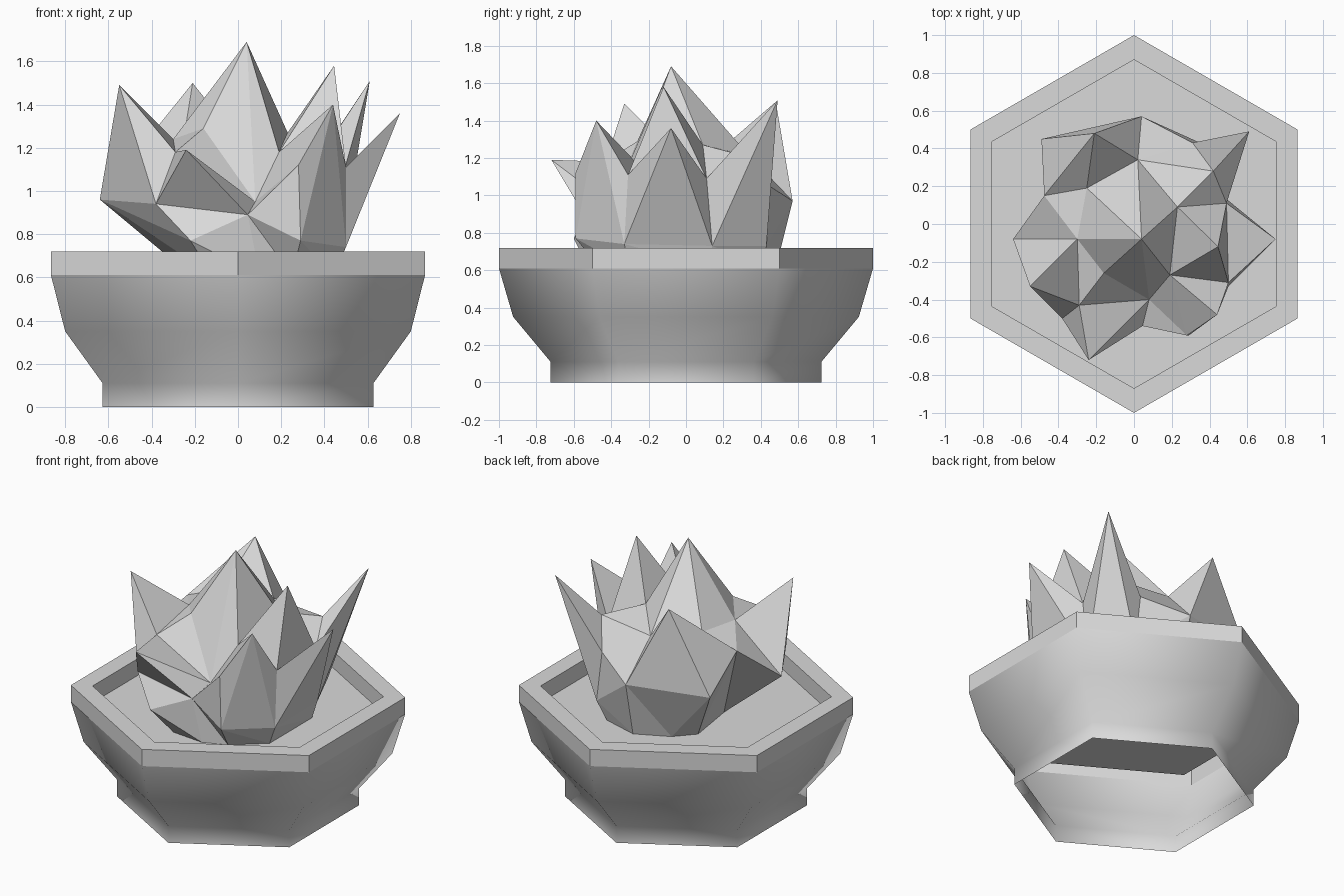
import bpy
import bmesh
import math

cube = bpy.data.objects.get("Cube")
if cube:
    bpy.data.objects.remove(cube, do_unlink=True)

GREY = (0.7, 0.7, 0.7, 1)
SOIL_HEIGHT = 0.61
grey = bpy.data.materials.new("plain grey")
grey.use_nodes = True
grey.diffuse_color = GREY
grey.node_tree.nodes["Principled BSDF"].inputs["Base Color"].default_value = GREY


def finish(bm, name, smooth=False):
    mesh = bpy.data.meshes.new(name)
    for face in bm.faces:
        face.smooth = smooth
    bm.to_mesh(mesh)
    bm.free()
    mesh.materials.append(grey)
    obj = bpy.data.objects.new(name, mesh)
    bpy.context.collection.objects.link(obj)
    return obj


def hexagon_shell(name, profile, smooth=False, cap=False):
    """Sweep a (radius, height) profile, listed outside-upward, around six corners."""
    bm = bmesh.new()
    rings = []
    for radius, z in profile:
        angles = [math.radians(90 + 60 * i) for i in range(6)]
        rings.append([bm.verts.new((radius * math.cos(a), radius * math.sin(a), z)) for a in angles])
    for low, high in zip(rings, rings[1:]):
        for i in range(6):
            j = (i + 1) % 6
            bm.faces.new((low[i], low[j], high[j], high[i]))
    if cap:
        bm.faces.new(rings[-1])
    return finish(bm, name, smooth)


# Pot: smooth open-bottomed body, crisp rim, soil inside the rim
hexagon_shell("pot_body", [(0.724, 0), (0.724, 0.11), (0.924, 0.35), (1, 0.61)], smooth=True)
hexagon_shell("pot_rim", [(1, 0.61), (1, 0.72), (0.87, 0.72), (0.87, SOIL_HEIGHT)])
hexagon_shell("soil", [(0.87, SOIL_HEIGHT)], cap=True)

# Plant: valley points between the leaves
valleys = {
    "east": (0.23, 0.09, 1.27), "south": (0.19, -0.27, 1.18), "dip": (0.08, -0.40, 0.95),
    "fold": (-0.16, -0.26, 1.29), "west": (-0.30, -0.08, 1.24), "back": (-0.25, 0.19, 1.25),
    "north": (0.02, 0.34, 1.21), "notch": (-0.29, -0.43, 1.18), "left": (-0.38, -0.50, 0.94),
    "bulge": (0.28, -0.59, 1.12), "side": (0.50, -0.31, 1.11), "pass": (0.49, 0.11, 1.09),
    "saddle": (0.42, 0.28, 1.22), "rear": (0.31, 0.43, 1.06),
}

# Lower edge of the plant: each point with its foot on the soil
skirt = {
    "front": ((0.045, -0.54, 0.89), (0.10, -0.52)),
    "hem_front": ((0.29, -0.59, 0.77), (0.25, -0.46)),
    "hem_side": ((0.50, -0.33, 0.74), (0.44, -0.30)),
    "hem_east": ((0.48, 0.14, 0.73), (0.44, 0.14)),
    "hem_rear": ((0.35, 0.43, 0.73), (0.29, 0.41)),
    "hem_north": ((0.04, 0.57, 0.97), (0.05, 0.48)),
    "hem_back": ((-0.49, 0.45, 0.98), (-0.16, 0.38)),
    "ridge": ((-0.475, 0.15, 1.17), (-0.27, 0.26)),
    "hem_west": ((-0.64, -0.08, 0.96), (-0.22, -0.08)),
    "hem_left": ((-0.22, -0.60, 0.77), (-0.12, -0.50)),
}

# Leaves: a pointed tip above a loop of valley points
leaves = [
    ((0.04, -0.08, 1.69), "east south dip fold west back north"),
    ((-0.55, -0.33, 1.49), "west notch left hem_west"),
    ((-0.24, -0.72, 1.19), "notch dip front left"),
    ((0.44, -0.48, 1.40), "bulge hem_front hem_side side south"),
    ((0.445, -0.12, 1.58), "east pass side south"),
    ((0.75, -0.08, 1.36), "side pass hem_east hem_side"),
    ((0.61, 0.49, 1.51), "saddle rear hem_rear hem_east pass"),
    ((-0.21, 0.48, 1.50), "north back ridge hem_back hem_north"),
]

# Flat webs joining neighbouring leaves
webs = [
    "notch dip fold", "notch fold west", "west back ridge", "west ridge hem_west",
    "left front hem_left", "left hem_left hem_west",
    "front hem_front bulge", "front bulge dip", "dip bulge south",
    "east saddle pass", "east north saddle",
    "north rear saddle", "north hem_north rear", "hem_north hem_rear rear",
]

bm = bmesh.new()
points = {name: bm.verts.new(co) for name, co in valleys.items()}
points.update({name: bm.verts.new(top) for name, (top, foot) in skirt.items()})
feet = {name: bm.verts.new((*foot, SOIL_HEIGHT)) for name, (top, foot) in skirt.items()}

for tip, loop in leaves:
    peak = bm.verts.new(tip)
    ring = [points[n] for n in loop.split()]
    for a, b in zip(ring, ring[1:] + ring[:1]):
        bm.faces.new((peak, a, b))
for web in webs:
    bm.faces.new([points[n] for n in web.split()])
names = list(skirt)
for a, b in zip(names, names[1:] + names[:1]):
    bm.faces.new((points[a], points[b], feet[b]))
    bm.faces.new((points[a], feet[b], feet[a]))
bmesh.ops.recalc_face_normals(bm, faces=bm.faces[:])
finish(bm, "spiky_plant")
